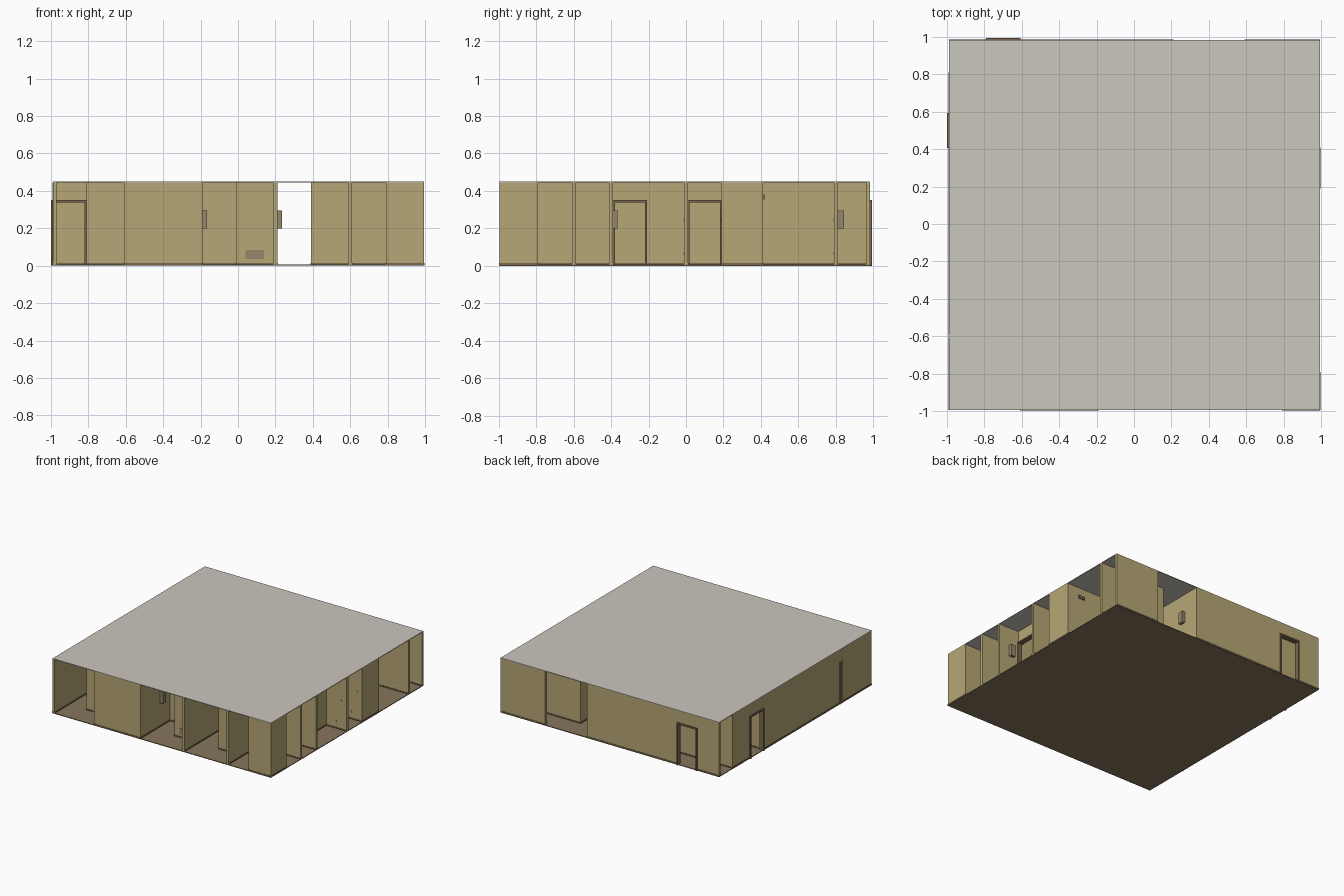
import bpy
import bmesh

cube = bpy.data.objects.get("Cube")
if cube:
    bpy.data.objects.remove(cube, do_unlink=True)

CELL, HEIGHT, THICK, FLOOR = 0.2, 0.445, 0.02, 0.006
DOOR_W, DOOR_H, BAR = 0.185, 0.35, 0.012


def material(name, r, g, b):
    m = bpy.data.materials.new(name)
    m.use_nodes = True
    col = (r, g, b, 1)
    m.diffuse_color = col
    m.node_tree.nodes["Principled BSDF"].inputs["Base Color"].default_value = col
    return m


wall_mat = material("khaki wall", 0.47, 0.39, 0.18)
trim_mat = material("brown trim", 0.19, 0.135, 0.075)
floor_mat = material("brown floor", 0.24, 0.18, 0.11)
ceiling_mat = material("warm grey ceiling", 0.6, 0.57, 0.51)
metal_mat = material("grey brown metal", 0.3, 0.24, 0.15)


def box(bm, lo, hi):
    """Add an axis-aligned box between two corners."""
    verts = bmesh.ops.create_cube(bm, size=1)["verts"]
    for v in verts:
        for i in range(3):
            v.co[i] = lo[i] if v.co[i] < 0 else hi[i]


def make(name, mat, bm):
    me = bpy.data.meshes.new(name)
    bm.to_mesh(me)
    bm.free()
    me.materials.append(mat)
    ob = bpy.data.objects.new(name, me)
    bpy.context.collection.objects.link(ob)


def block(name, mat, lo, hi):
    bm = bmesh.new()
    box(bm, lo, hi)
    make(name, mat, bm)


def place(i, axis):
    """Grid line number to a position, kept inside the outer shell."""
    low, high = ((-0.98, 0.985), (-0.985, 0.974))[axis]
    return min(max(i * CELL, low), high)


def span_box(bm, along, line, a, b, half, z0, z1):
    """Box running along an axis, centred on the line across it."""
    lo, hi = [0, 0, z0], [0, 0, z1]
    lo[along], hi[along] = a, b
    lo[1 - along], hi[1 - along] = line - half, line + half
    box(bm, lo, hi)


def wall(along, line, a, b, doors=()):
    """Wall with skirting; doors lists the cells that hold a doorway."""
    tag = f"{'xy'[along]}_{line}_{a}".replace("-", "m")
    pos = place(line, 1 - along)
    start, end = place(a, along) - THICK / 2, place(b, along) + THICK / 2
    panels, skirt, frame = bmesh.new(), bmesh.new(), bmesh.new()
    cuts = [start]
    for d in doors:
        c = (d + 0.5) * CELL
        l, r = c - DOOR_W / 2, c + DOOR_W / 2
        cuts += [l, r]
        span_box(panels, along, pos, l, r, THICK / 2, DOOR_H, HEIGHT)
        for s, e, z in ((l, l + BAR, 0), (r - BAR, r, 0), (l, r, DOOR_H - BAR)):
            span_box(frame, along, pos, s, e, THICK, z, DOOR_H)
    cuts.append(end)
    for s, e in zip(cuts[::2], cuts[1::2]):
        if e - s > 0.005:
            span_box(panels, along, pos, s, e, THICK / 2, 0.002, HEIGHT)
            span_box(skirt, along, pos, s, e, THICK / 2 + 0.003, 0.002, 0.015)
    make("wall_" + tag, wall_mat, panels)
    make("skirting_" + tag, trim_mat, skirt)
    if doors:
        make("door_frame_" + tag, trim_mat, frame)
    else:
        frame.free()


# Floor and ceiling slabs
block("floor", floor_mat, (-0.99, -0.995, 0), (0.995, 0.984, FLOOR))
block("ceiling", ceiling_mat, (-0.99, -0.995, HEIGHT), (0.995, 0.984, 0.45))

X, Y = 0, 1
# Outer shell
wall(X, 5, -5, 1, [-4])
wall(X, 5, 3, 5)
wall(Y, -5, -5, 4, [2])
wall(X, -5, -3, -1)
wall(X, -5, 4, 5)
wall(Y, 5, -5, -4)
wall(Y, 5, 1, 2)

# Walls beside the central passage
wall(Y, 1, -5, 5)
wall(Y, 2, -4, 4)

# Right-hand rooms and alcoves
wall(X, -4, 2, 3)
wall(Y, 3, -5, -2)
wall(Y, 4, -5, -4)
wall(X, -4, 4, 5)
for line in (-3, -2):
    wall(X, line, 3, 5)
wall(Y, 4, -2, 0, [-2])
for line in (0, 1, 2):
    wall(X, line, 3, 5)
wall(Y, 3, 0, 1, [0])
wall(Y, 3, 2, 4)
wall(X, 4, 2, 5)

# Left-hand rooms and alcoves
wall(X, -3, -5, -4, [-5])
wall(Y, -4, -4, -3)
wall(X, -4, -4, -3)
wall(Y, -3, -5, -4)
wall(Y, -1, -5, -3)
wall(X, -3, -3, 0)
wall(Y, 0, -4, -3)
wall(X, -4, 0, 1)
wall(X, 0, -5, 1)
wall(X, 2, -5, -3)
wall(Y, -3, 0, 4)
wall(X, 4, -5, 1)

# Wall-mounted cabinets
block("cabinet_front", metal_mat, (-0.19, -0.74, 0.2), (-0.165, -0.7, 0.295))
block("cabinet_back", metal_mat, (0.21, 0.8, 0.2), (0.235, 0.845, 0.295))
block("cabinet_side", metal_mat, (0.86, -0.395, 0.2), (0.9, -0.365, 0.295))

# Low vent and a small sign plate
block("vent", metal_mat, (0.04, -0.816, 0.035), (0.14, -0.81, 0.085))
block("sign_plate", trim_mat, (0.83, 0.41, 0.355), (0.89, 0.418, 0.38))

# Switches and sockets on the alcove walls
for n, line in enumerate((0, 1, 4)):
    y = line * CELL - THICK / 2
    for kind, x, z in (("switch", 0.94, 0.24), ("socket", 0.89, 0.06)):
        block(f"{kind}_{n}", ceiling_mat, (x, y - 0.004, z), (x + BAR, y, z + BAR))
